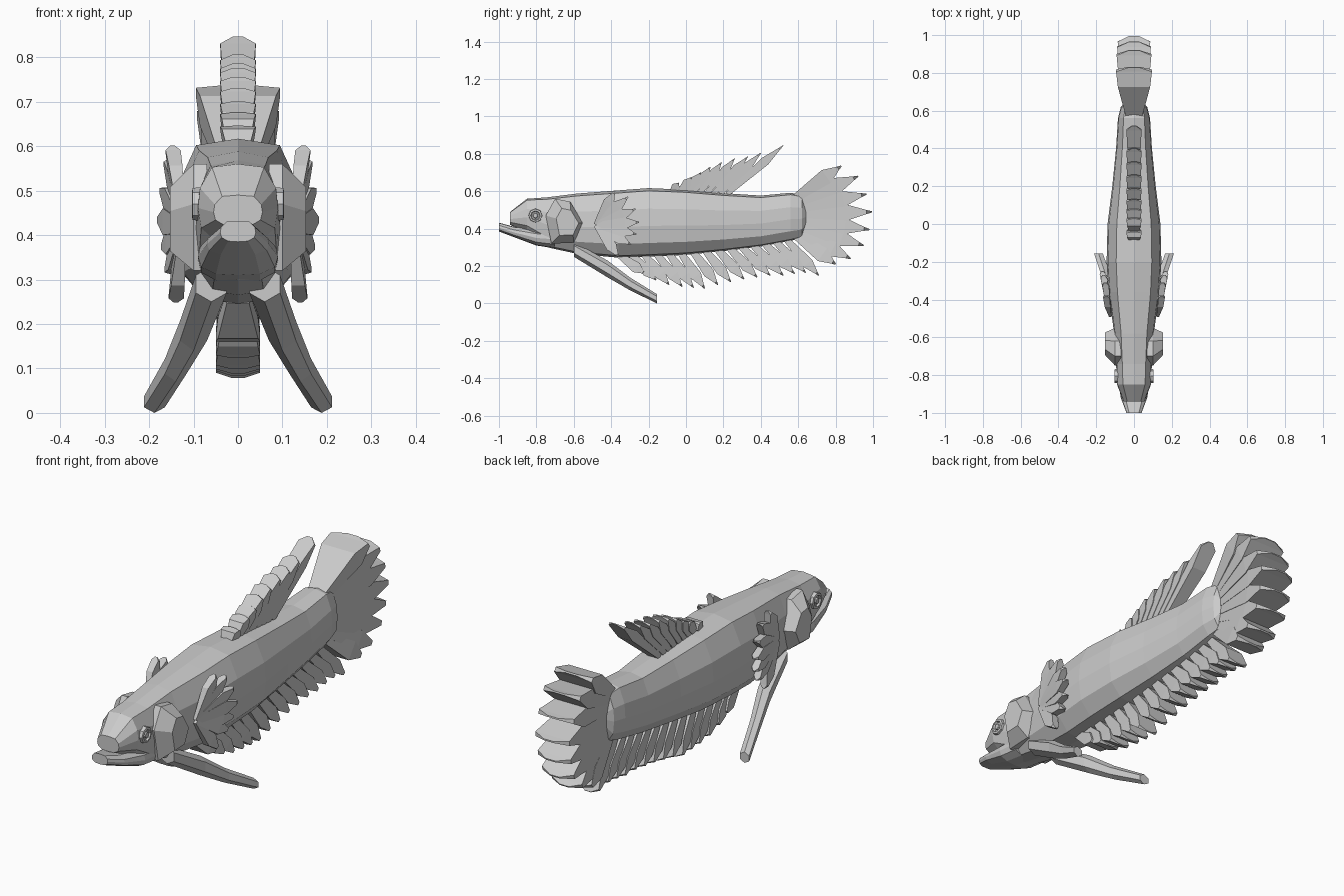
import bpy, bmesh
from math import sin, cos, tau
from mathutils import Vector

cube = bpy.data.objects.get("Cube")
if cube:
    bpy.data.objects.remove(cube, do_unlink=True)

grey = bpy.data.materials.new("light grey")
COLOUR = (0.6, 0.6, 0.6, 1)
grey.use_nodes = True
grey.diffuse_color = COLOUR
grey.node_tree.nodes["Principled BSDF"].inputs["Base Color"].default_value = COLOUR


def loft(name, parts, mirror=False):
    """Skin each part (a list of rings of points) into one flat shaded object."""
    bm = bmesh.new()
    for side in ((1, -1) if mirror else (1,)):
        for rings in parts:
            vs = [[bm.verts.new((p[0] * side, p[1], p[2])) for p in r] for r in rings]
            n = len(vs[0])
            for a, b in zip(vs, vs[1:]):
                for i in range(n):
                    j = (i + 1) % n
                    bm.faces.new((a[i], a[j], b[j], b[i]))
            bm.faces.new(vs[0])
            bm.faces.new(vs[-1])
    bmesh.ops.recalc_face_normals(bm, faces=bm.faces)
    me = bpy.data.meshes.new(name)
    bm.to_mesh(me)
    bm.free()
    me.materials.append(grey)
    ob = bpy.data.objects.new(name, me)
    bpy.context.collection.objects.link(ob)
    return ob


def section(y, low, high, w):
    """Rounded body cross-section: flat back, bulging sides."""
    half = [(0, 1), (.65, .96), (.95, .7), (1, .45), (.92, .2), (.55, .03), (0, 0)]
    pts = half + [(-x, h) for x, h in half[-2:0:-1]]
    return [(x * w, y, low + h * (high - low)) for x, h in pts]


def ray(base, tip, thick, wide, root=0.4):
    """Fin ray: a blade that widens outward, then narrows to a sharp edge."""
    base, tip = Vector(base), Vector(tip)
    along = tip - base
    side = Vector((1, 0, 0))
    up = along.cross(side).normalized()
    rings = []
    for t, h, w in ((0, .5, root), (.68, 1, .9), (.93, .25, 1), (1, .08, .3)):
        c = base + along * t
        rings.append([c + side * wide * w * a + up * thick * h * b
                      for a, b in ((1, 1), (-1, 1), (-1, -1), (1, -1))])
    return rings


def lerp(a, b, t):
    return a + (b - a) * t


# Body and upper head
loft("body", [[section(*s) for s in (
    (-.94, .42, .49, .055), (-.85, .38, .56, .09), (-.74, .30, .568, .095),
    (-.58, .265, .588, .105), (-.36, .245, .605, .135), (-.2, .25, .617, .145),
    (0, .26, .608, .14), (.2, .28, .59, .115), (.4, .305, .577, .095),
    (.56, .335, .592, .085), (.62, .35, .58, .07), (.645, .41, .53, .045))]])

# Lower jaw, jutting past the snout
loft("lower_jaw", [[section(*s) for s in (
    (-1, .385, .432, .04), (-.92, .355, .41, .07), (-.8, .31, .40, .09),
    (-.7, .295, .40, .09))]])

# Gill covers, raised plates behind the eyes
outline = [(-.75, .47), (-.70, .56), (-.62, .545), (-.55, .43), (-.6, .325), (-.72, .32)]
loft("gill_covers", [[[(x, lerp(-.61, y, k), lerp(.43, z, k)) for y, z in outline]
                      for x, k in ((.07, 1), (.10, 1), (.153, .6))]], True)

# Eyes with a raised rim and a pupil
loft("eyes", [[[(x, -.805 + r * cos(i * tau / 8), .47 + r * sin(i * tau / 8))
                for i in range(8)]
               for x, r in ((.08, .038), (.102, .036), (.104, .026), (.096, .022),
                            (.096, .015), (.103, .012))]], True)

# Pectoral fins, jagged fans on the flanks
tips = [(-.38, .60), (-.31, .57), (-.27, .505), (-.25, .435), (-.265, .37),
        (-.295, .315), (-.36, .25)]
loft("pectoral_fins", [ray((.125, -.48, .42), (.17 - abs(z - .45) * .15, y, z), .03, .017)
                       for y, z in tips], True)

# Pelvic fins, long trailing feelers
path = [(.06, -.6, .29, .04, .04), (.10, -.42, .185, .035, .045),
        (.14, -.30, .105, .028, .034), (.188, -.155, .025, .027, .025)]
loft("pelvic_fins", [[[(x + rx * sin(i * tau / 6), y, z + rz * cos(i * tau / 6))
                       for i in range(6)] for x, y, z, rx, rz in path]], True)

# Dorsal fin, rays growing longer toward the tail
tips = [(-.04, .645), (.03, .675), (.08, .70), (.13, .73), (.19, .755), (.26, .775),
        (.33, .785), (.40, .805), (.52, .845)]
loft("dorsal_fin", [ray((0, lerp(-.08, .22, i / 8), .585), (0, y, z), .024, .04, .6)
                    for i, (y, z) in enumerate(tips)])

# Anal fin, a long row of swept rays
tips = [(-.22, .16), (-.16, .125), (-.09, .10), (-.02, .09), (.04, .085), (.10, .08),
        (.17, .10), (.24, .115), (.31, .13), (.38, .14), (.45, .15), (.52, .15),
        (.58, .16), (.64, .165), (.71, .15)]
rays = []
for i, (y, z) in enumerate(tips):
    t = i / (len(tips) - 1)
    rays.append(ray((0, lerp(-.36, .53, t), lerp(.26, .35, t)), (0, y, z), .03, .05, .5))
loft("anal_fin", rays)

# Tail fin, a broad fan of blades
tips = [(.83, .735), (.92, .68), (.965, .585), (.995, .49), (.98, .395), (.95, .31),
        (.88, .24), (.80, .21)]
rays = []
for i, (y, z) in enumerate(tips):
    t = i / 7
    rays.append(ray((0, .58, lerp(.56, .37, t)), (0, y, z), .042, lerp(.095, .075, t), .45))
loft("tail_fin", rays)
